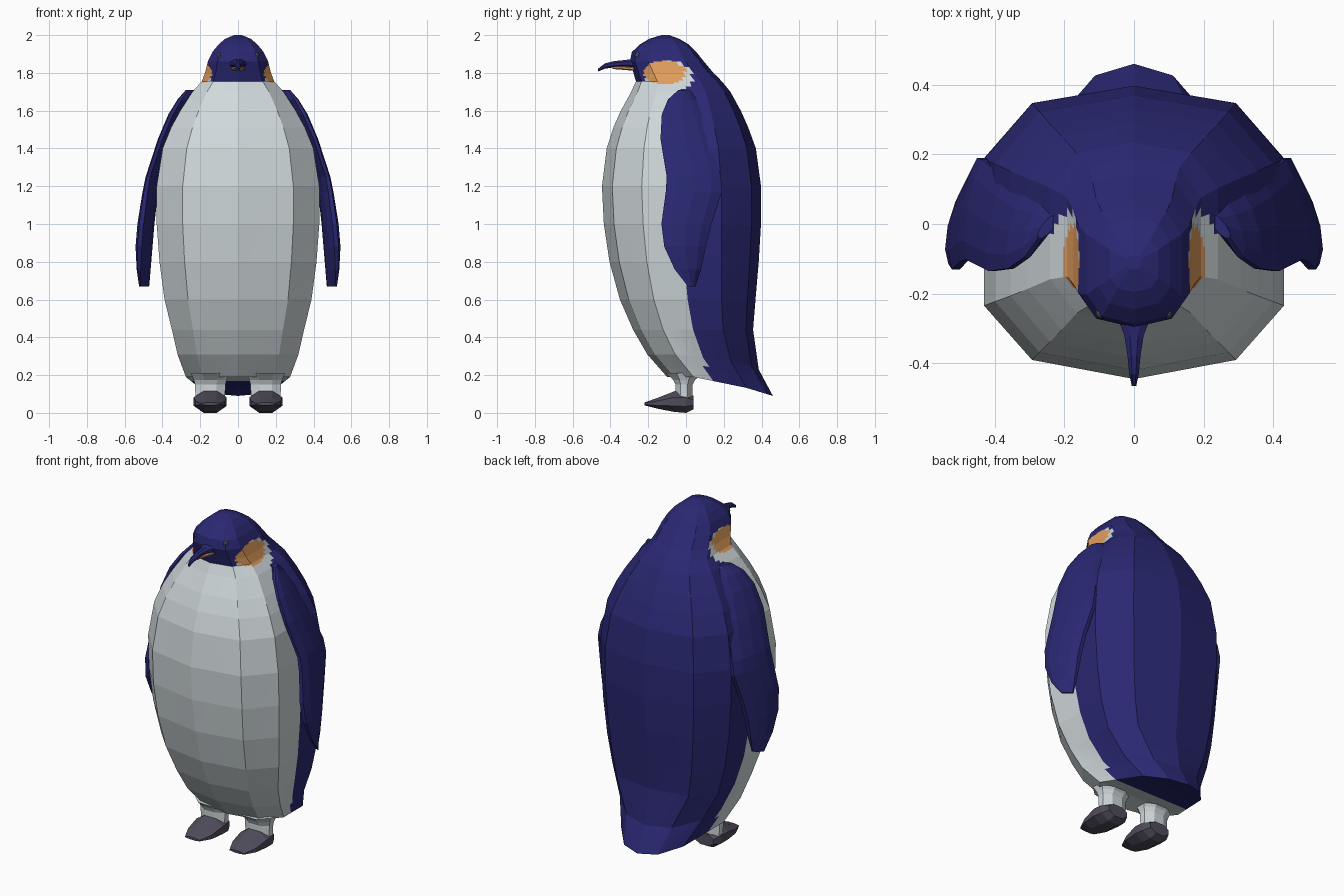
import bpy, bmesh, math
from mathutils import Vector

if "Cube" in bpy.data.objects:
    bpy.data.objects.remove(bpy.data.objects["Cube"])


def mat(name, rgb):
    m = bpy.data.materials.new(name)
    m.diffuse_color = (*rgb, 1)
    m.use_nodes = True
    m.node_tree.nodes["Principled BSDF"].inputs["Base Color"].default_value = m.diffuse_color
    return m


navy = mat("navy", (0.023, 0.021, 0.17))
white = mat("belly_white", (0.63, 0.69, 0.71))
orange = mat("orange", (0.76, 0.34, 0.11))
grey = mat("foot_grey", (0.08, 0.073, 0.105))
eye_grey = mat("eye_grey", (0.07, 0.07, 0.08))


def finish(bm, name, mats):
    bmesh.ops.recalc_face_normals(bm, faces=bm.faces[:])
    me = bpy.data.meshes.new(name)
    bm.to_mesh(me)
    bm.free()
    for m in mats:
        me.materials.append(m)
    ob = bpy.data.objects.new(name, me)
    bpy.context.collection.objects.link(ob)
    return ob


def loft(rings, caps=True):
    """Skin a list of closed rings with quads."""
    bm = bmesh.new()
    vs = [[bm.verts.new(p) for p in r] for r in rings]
    n = len(vs[0])
    for a, b in zip(vs, vs[1:]):
        for i in range(n):
            bm.faces.new((a[i], a[(i + 1) % n], b[(i + 1) % n], b[i]))
    if caps:
        bm.faces.new(vs[0])
        bm.faces.new(vs[-1])
    return bm, vs


def oval(n, f):
    return [f(math.cos(2 * math.pi * (i + .5) / n), math.sin(2 * math.pi * (i + .5) / n))
            for i in range(n)]


def lerp(table, z):
    for (z0, v0), (z1, v1) in zip(table, table[1:]):
        if z <= z1:
            return v0 + (v1 - v0) * max(0, (z - z0) / (z1 - z0))
    return table[-1][1]


# Body and head: ten-sided rings (z, front y, back y, half width, tail drop)
half = [(0, -1), (.67, -.87), (.985, -.5), (.985, .5), (.67, .88), (0, 1)]
section = half + [(-x, y) for x, y in half[4:0:-1]]
rows = [(.19, -.10, .46, .28, .10), (.31, -.205, .385, .325, .08),
        (.44, -.28, .355, .355, 0), (.6, -.35, .368, .395, 0),
        (.8, -.405, .385, .422, 0), (1.0, -.435, .397, .437, 0),
        (1.2, -.445, .397, .437, 0), (1.4, -.42, .37, .405, 0),
        (1.51, -.385, .33, .36, 0), (1.6, -.345, .29, .31, 0),
        (1.7, -.29, .235, .245, 0), (1.755, -.265, .19, .195, 0),
        (1.8, -.278, .145, .177, 0), (1.86, -.297, .095, .162, 0),
        (1.91, -.287, .055, .138, 0), (1.95, -.245, .015, .105, 0),
        (1.98, -.195, -.035, .07, 0), (2.0, -.13, -.09, .02, 0)]


def body_ring(z, f, b, w, drop):
    ring = []
    for u, v in section:
        y = (f + b) / 2 + v * (b - f) / 2
        t = max(0, (y - .13) / (b - .13)) if drop else 0
        ring.append((u * w * (1 - 4.5 * drop * t), y, z - drop * t))
    return ring


bm, vs = loft([body_ring(*r) for r in rows], caps=False)
for r in (vs[0], vs[-1]):
    bm.faces.new((r[0], r[1], r[9]))
    bm.faces.new((r[4], r[5], r[6]))
    for i in (1, 2, 3):
        bm.faces.new((r[i], r[i + 1], r[9 - i], r[10 - i]))
bmesh.ops.subdivide_edges(bm, edges=bm.edges[:], cuts=7, use_grid_fill=True)

# Plumage: dark back and hood, pale belly, orange cheek patch
edge = [(.19, .13), (.3, .08), (.4, .045), (.5, .02), (.65, 0), (1.6, -.02), (1.7, -.03),
        (1.735, .02), (1.77, .04), (1.82, .02), (1.855, -.03), (1.875, -.12)]
for f in bm.faces:
    x, y, z = f.calc_center_median()
    cheek = ((y + .115) / .11) ** 2 + ((z - 1.802) / .062) ** 2 < 1 and abs(x) > .1
    hood = z > 1.755 and (y < -.215 or z > 1.875 or (y < -.1 and z > 1.81))
    if cheek:
        f.material_index = 2
    elif hood or y > lerp(edge, z):
        f.material_index = 0
    else:
        f.material_index = 1
finish(bm, "body", [navy, white, orange])

# Beak: rings (y, z, half width, half height)
for name, m, rs in (
    ("upper_beak", navy, [(-.26, 1.848, .055, .03), (-.32, 1.85, .03, .02),
                          (-.38, 1.846, .02, .018), (-.43, 1.836, .015, .015),
                          (-.465, 1.815, .007, .008)]),
    ("lower_beak", orange, [(-.25, 1.822, .045, .014), (-.33, 1.826, .025, .011),
                            (-.39, 1.828, .012, .008)])):
    bm, _ = loft([oval(8, lambda c, s: (w * c, y, z + h * s)) for y, z, w, h in rs])
    finish(bm, name, [m])

# Flipper rings (z, front y, back y, outer x, thickness)
flip = [(1.71, -.04, .03, .265, .04), (1.66, -.095, .055, .31, .055),
        (1.58, -.128, .085, .36, .06), (1.45, -.135, .13, .415, .06),
        (1.25, -.102, .185, .48, .06), (1.17, -.107, .19, .497, .065),
        (1.0, -.13, .135, .525, .075), (.88, -.115, .105, .535, .075),
        (.76, -.06, .08, .527, .055), (.67, .01, .05, .507, .02)]
# Foot rings (y, bottom z, top z, half width)
foot = [(-.22, .04, .055, .05), (-.15, .022, .08, .08), (-.06, .005, .115, .09),
        (0, 0, .115, .085), (.04, .02, .09, .065)]
# Leg rings (z, half width, half depth)
leg = [(.06, .08, .045), (.15, .083, .047), (.175, .09, .06), (.21, .105, .1)]

for side, sx in (("right", 1), ("left", -1)):
    bm, _ = loft([oval(10, lambda c, s: (
        sx * (xo - t / 2 + s * t / 2 - c * .025),
        (yf + yb) / 2 + c * (yb - yf) / 1.9, z)) for z, yf, yb, xo, t in flip])
    finish(bm, side + "_flipper", [navy])

    bm, _ = loft([oval(8, lambda c, s: (
        sx * .147 + w * c * 1.05, y, (b + t) / 2 + s * (t - b) / 1.85)) for y, b, t, w in foot])
    finish(bm, side + "_foot", [grey])

    bm, _ = loft([oval(8, lambda c, s: (sx * .147 + w * c * 1.05, -.01 + d * s * 1.05, z))
                  for z, w, d in leg])
    finish(bm, side + "_leg", [white])

    bm = bmesh.new()
    bmesh.ops.create_icosphere(bm, subdivisions=2, radius=.017)
    for v in bm.verts:
        v.co = Vector((v.co.x * .7 + sx * .098, v.co.y - .255, v.co.z + 1.893))
    finish(bm, side + "_eye", [eye_grey])
